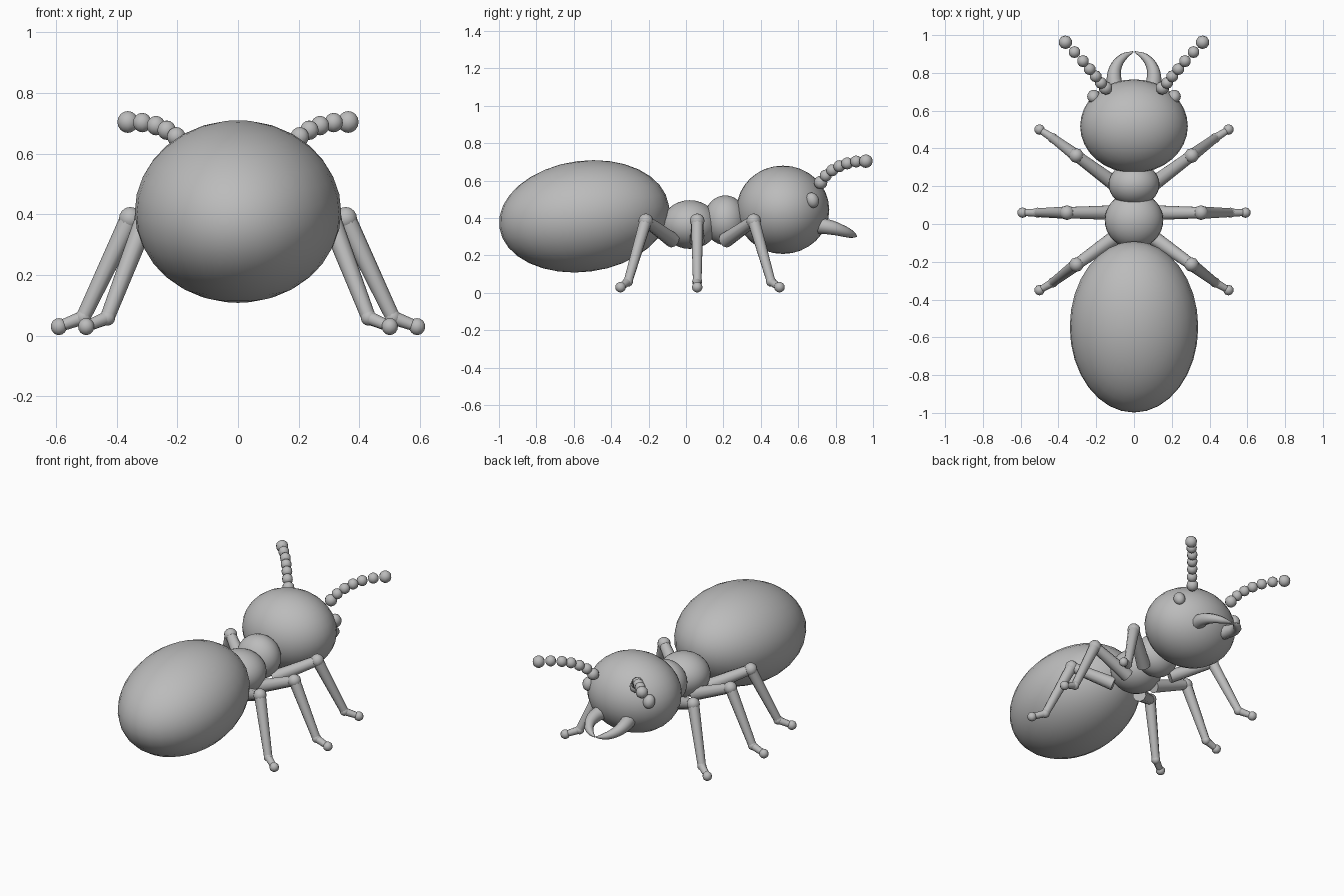
import bpy
from math import radians
from mathutils import Vector

if "Cube" in bpy.data.objects:
    bpy.data.objects.remove(bpy.data.objects["Cube"])

GREY = (0.5, 0.5, 0.5, 1)
mat = bpy.data.materials.new("plain grey")
mat.use_nodes = True
mat.diffuse_color = GREY
mat.node_tree.nodes["Principled BSDF"].inputs["Base Color"].default_value = GREY


def finish(name):
    ob = bpy.context.object
    ob.name = name
    ob.data.materials.append(mat)
    bpy.ops.object.shade_smooth_by_angle(angle=radians(60))
    return ob


def ball(name, centre, radii, tilt=0, segments=32, rings=16):
    bpy.ops.mesh.primitive_uv_sphere_add(segments=segments, ring_count=rings, radius=1,
                                         location=centre, rotation=(radians(tilt), 0, 0))
    bpy.context.object.scale = radii
    return finish(name)


def bead(name, centre, radius):
    return ball(name, centre, (radius,) * 3, 0, 10, 8)


def rod(name, start, end, r1, r2):
    a, b = Vector(start), Vector(end)
    bpy.ops.mesh.primitive_cone_add(vertices=10, radius1=r1, radius2=r2, depth=(b - a).length,
                                    location=(a + b) / 2,
                                    rotation=(b - a).to_track_quat('Z', 'Y').to_euler())
    return finish(name)


# Body segments
ball("abdomen", (0, -0.545, 0.409), (0.34, 0.457, 0.297), 7.5)
ball("rear_thorax", (0, 0.02, 0.365), (0.155, 0.15, 0.13))
ball("front_thorax", (0, 0.21, 0.388), (0.135, 0.115, 0.133))
ball("head", (0, 0.518, 0.444), (0.285, 0.248, 0.236))

# Legs: hip, knee, ankle, toe
LEGS = {
    "front": [(0.10, 0.21, 0.28), (0.305, 0.362, 0.385), (0.43, 0.455, 0.06), (0.50, 0.50, 0.03)],
    "middle": [(0.10, 0.06, 0.28), (0.355, 0.06, 0.385), (0.51, 0.06, 0.06), (0.59, 0.06, 0.03)],
    "back": [(0.10, -0.07, 0.28), (0.305, -0.215, 0.385), (0.43, -0.31, 0.06), (0.50, -0.35, 0.03)],
}
# Antenna bead centres, from the head outwards
ANTENNA = [(0.15, 0.72, 0.59), (0.175, 0.747, 0.627), (0.203, 0.782, 0.655), (0.235, 0.82, 0.677),
           (0.27, 0.862, 0.692), (0.315, 0.91, 0.702), (0.363, 0.962, 0.704)]
# Mandible centre line with radius
JAW = [(0.095, 0.70, 0.362, 0.045), (0.106, 0.78, 0.348, 0.038), (0.092, 0.84, 0.33, 0.03),
       (0.055, 0.885, 0.313, 0.021), (0.004, 0.912, 0.302, 0.004)]

for side, s in (("left", 1), ("right", -1)):
    for place, joints in LEGS.items():
        hip, knee, ankle, toe = [(s * x, y, z) for x, y, z in joints]
        tag = f"{side}_{place}"
        rod(tag + "_femur", hip, knee, 0.041, 0.031)
        bead(tag + "_knee", knee, 0.039)
        rod(tag + "_tibia", knee, ankle, 0.034, 0.024)
        bead(tag + "_ankle", ankle, 0.027)
        rod(tag + "_foot", ankle, toe, 0.023, 0.018)
        bead(tag + "_toe", toe, 0.028)

    for i, (x, y, z) in enumerate(ANTENNA):
        bead(f"{side}_antenna_bead_{i + 1}", (s * x, y, z), 0.036 if i in (0, 6) else 0.032)

    ball(side + "_eye", (s * 0.213, 0.675, 0.495), (0.035, 0.035, 0.042), 20, 16, 10)

    # Tapered curved mandible
    curve = bpy.data.curves.new(side + "_mandible", 'CURVE')
    curve.dimensions = '3D'
    curve.bevel_depth = 1
    curve.bevel_resolution = 2
    curve.resolution_u = 5
    curve.use_fill_caps = True
    spline = curve.splines.new('BEZIER')
    spline.bezier_points.add(len(JAW) - 1)
    for p, (x, y, z, r) in zip(spline.bezier_points, JAW):
        p.co = (s * x, y, z)
        p.radius = r
        p.handle_left_type = p.handle_right_type = 'AUTO'
    jaw = bpy.data.objects.new(side + "_mandible", curve)
    bpy.context.collection.objects.link(jaw)
    curve.materials.append(mat)
